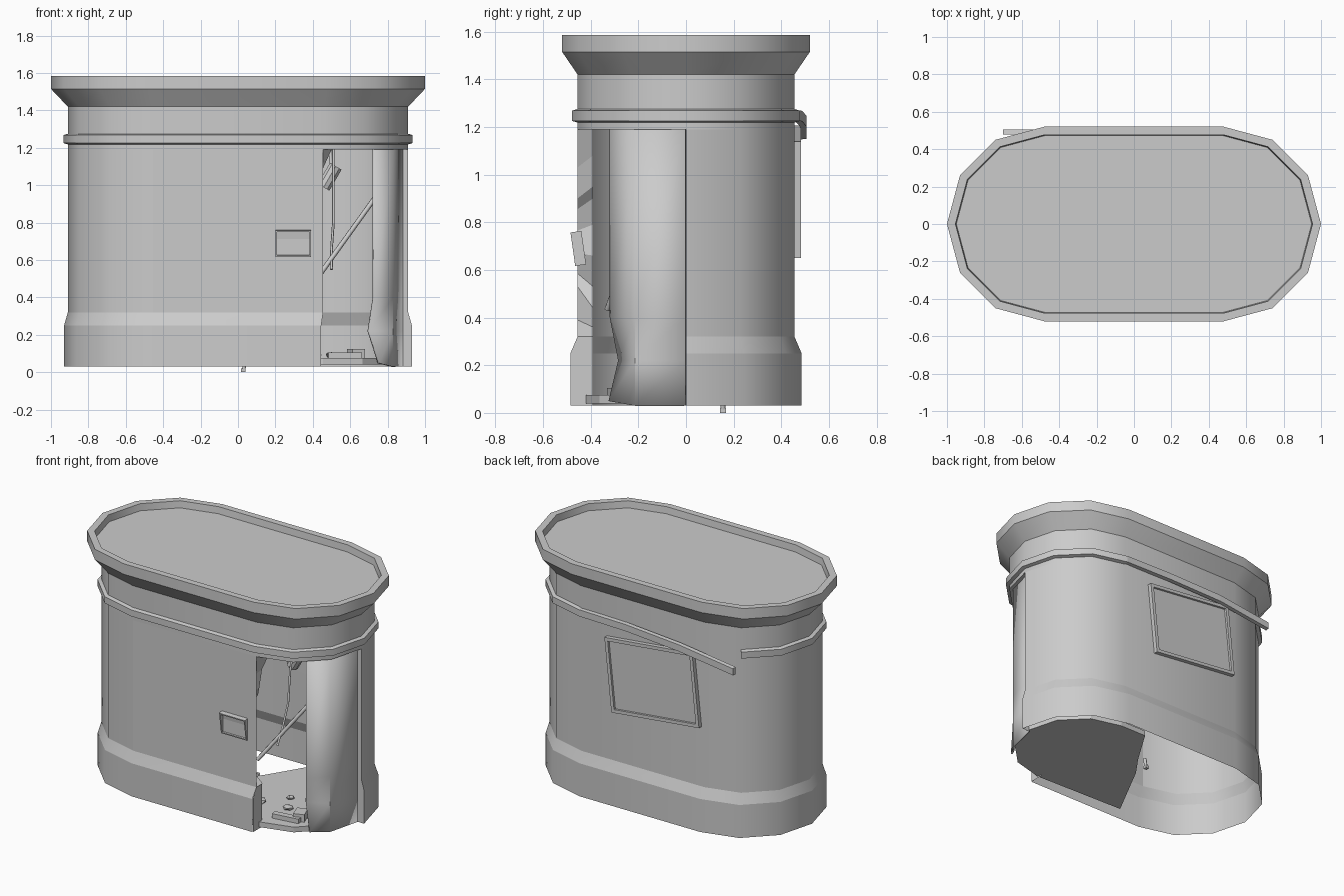
import bpy, bmesh, math, random
from mathutils import Vector, Matrix

cube = bpy.data.objects.get("Cube")
if cube:
    bpy.data.objects.remove(cube, do_unlink=True)
random.seed(4)

grey = bpy.data.materials.new("plain grey")
grey.use_nodes = True
grey.diffuse_color = (0.6, 0.6, 0.6, 1)
grey.node_tree.nodes["Principled BSDF"].inputs["Base Color"].default_value = (0.6, 0.6, 0.6, 1)


def finish(name, bm, smooth=False, fix=False):
    if fix:
        bmesh.ops.recalc_face_normals(bm, faces=bm.faces)
    mesh = bpy.data.meshes.new(name)
    bm.to_mesh(mesh)
    bm.free()
    mesh.materials.append(grey)
    ob = bpy.data.objects.new(name, mesh)
    bpy.context.collection.objects.link(ob)
    if smooth:
        bpy.ops.object.select_all(action='DESELECT')
        ob.select_set(True)
        bpy.context.view_layer.objects.active = ob
        bpy.ops.object.shade_smooth_by_angle(angle=math.radians(32))
    return ob


def ring(hx, hy, z):
    """Stadium outline, counterclockwise from the front +x corner."""
    c = hx - hy
    pts = []
    for side, start in ((1, -90), (-1, 90)):
        for i in range(7):
            a = math.radians(start + 30 * i)
            pts.append(Vector((side * c + hy * math.cos(a), hy * math.sin(a), z)))
    return pts


def grid(name, rows, segs, closed=True, cap=False, smooth=True):
    """Skin rows of points, using only the listed segments."""
    bm = bmesh.new()
    vs = [[bm.verts.new(p) for p in row] for row in rows]
    n = len(rows[0])
    for a, b in zip(vs, vs[1:]):
        for i in segs:
            j = (i + 1) % n
            bm.faces.new((a[i], a[j], b[j], b[i]))
    if cap:
        bm.faces.new(vs[-1])
    loose = [v for v in bm.verts if not v.link_faces]
    bmesh.ops.delete(bm, geom=loose, context='VERTS')
    return finish(name, bm, smooth)


def loft(name, profile, segs=range(14), cap=False):
    return grid(name, [ring(*p) for p in profile], segs, cap=cap)


def box(name, loc, size, rot=(0, 0, 0)):
    bm = bmesh.new()
    bmesh.ops.create_cube(bm, size=1)
    ob = finish(name, bm)
    ob.location, ob.scale = loc, size
    ob.rotation_euler = [math.radians(r) for r in rot]
    return ob


def tube(name, pts, r, sides=6):
    """Straight-segment rod or cable along points."""
    cu = bpy.data.curves.new(name, 'CURVE')
    cu.dimensions = '3D'
    cu.bevel_depth, cu.bevel_resolution = r, max(0, sides // 4)
    cu.use_fill_caps = True
    sp = cu.splines.new('POLY')
    sp.points.add(len(pts) - 1)
    for p, q in zip(sp.points, pts):
        p.co = (*q, 1)
    cu.materials.append(grey)
    ob = bpy.data.objects.new(name, cu)
    bpy.context.collection.objects.link(ob)


# Shell: plinth and wall leave the front +x corner open
wall = (0.91, 0.455)
plinth = (0.93, 0.485)
around = range(3, 14)
loft("plinth", [(*plinth, 0.03), (*plinth, 0.25)], around)
loft("plinth_slope", [(*plinth, 0.25), (*wall, 0.32)], around)
loft("wall", [(*wall, 0.32), (*wall, 1.19)], range(3, 13))
loft("upper_wall", [(*wall, 1.19), (*wall, 1.42)])
loft("lintel", [(0.87, 0.415, 1.19), (*wall, 1.19)], range(3))

# Roof with flared cornice and sunken top
loft("cornice", [(*wall, 1.42), (1.0, 0.52, 1.515), (1.0, 0.52, 1.585),
                 (0.955, 0.477, 1.585), (0.95, 0.472, 1.54)], cap=True)

# Trim band, broken at the back -x corner
loft("trim_band", [(*wall, 1.218), (0.933, 0.478, 1.225), (0.933, 0.478, 1.268),
                   (*wall, 1.275)], [0, 1, 2, 3, 4, 5, 8, 9, 10, 11, 12, 13])

# Loose strip of the band, sagging away from the wall
bm = bmesh.new()
prev = None
for x, y, z in ((0.455, 0.465, 1.247), (0.1, 0.475, 1.245), (-0.3, 0.492, 1.225), (-0.7, 0.492, 1.172)):
    cur = [bm.verts.new((x, y + dy, z + dz)) for dy, dz in
           ((-0.013, -0.025), (0.013, -0.022), (0.013, 0.022), (-0.013, 0.025))]
    if prev:
        for i in range(4):
            bm.faces.new((prev[i], prev[(i + 1) % 4], cur[(i + 1) % 4], cur[i]))
    else:
        bm.faces.new(cur)
    prev = cur
bm.faces.new(prev)
finish("loose_trim", bm, fix=True)

# Front wall with torn edge: outer (x, z) and folded inner (x, z)
torn = [((0.455, 0.32), (0.455, 0.32)), ((0.345, 0.39), (0.41, 0.36)),
        ((0.36, 0.53), (0.395, 0.44)), ((0.31, 0.585), (0.37, 0.53)),
        ((0.345, 0.67), (0.39, 0.66)), ((0.335, 0.765), (0.345, 0.79)),
        ((0.295, 0.855), (0.42, 0.9)), ((0.375, 0.9), (0.43, 0.95)),
        ((0.405, 1.03), (0.45, 1.08)), ((0.455, 1.19), (0.5, 1.19))]
front = -0.455
bm = bmesh.new()
outline = [(-0.455, 0.32)] + [o for o, _ in torn] + [(-0.455, 1.19)]
face = bm.faces.new([bm.verts.new((x, front, z)) for x, z in outline])
bmesh.ops.triangulate(bm, faces=[face])
finish("torn_front_wall", bm)
grid("torn_edge", [[Vector((x, front, z)) for (x, z), _ in torn],
                   [Vector((x, -0.39, z)) for _, (x, z) in torn]],
     range(len(torn) - 1), smooth=False)

# Returns of the opening at plinth and rear jamb
levels = ((0.03, 0), (0.25, 0), (0.32, 1), (1.19, 1))
grid("front_jamb", [[Vector((0.45, -0.455 if up else -0.485, z)) for z, up in levels[:3]],
                    [Vector((0.45, -0.39, z)) for z, up in levels[:3]]], range(2), smooth=False)
grid("rear_jamb", [[Vector((0.91 if up else 0.93, 0, z)) for z, up in levels],
                   [Vector((0.875, 0, z)) for z, up in levels]], range(3), smooth=False)

# Curved door with a bent lower corner
rows = [[Vector((x, y, z)), Vector((0.83, -0.215, min(z, 1.19) if z > 0.1 else 0.03)),
         Vector((0.883, -0.003, z if z > 0.1 else 0.03))]
        for x, y, z in ((0.755, -0.325, 0.05), (0.70, -0.285, 0.22), (0.728, -0.32, 0.4), (0.728, -0.32, 1.19))]
door = grid("curved_door", rows, range(2))
sol = door.modifiers.new("thickness", 'SOLIDIFY')
sol.thickness = 0.012

# Broken floor slab on the open side
bm = bmesh.new()
pts = [(-0.22, -0.4)] + [p.xy for p in ring(0.875, 0.42, 0)[:7]] + [(0.26, 0.42), (0.1, 0.16), (0.0, 0.02)]
face = bm.faces.new([bm.verts.new((p[0], p[1], 0.04)) for p in pts])
up = bmesh.ops.extrude_face_region(bm, geom=[face])["geom"]
bmesh.ops.translate(bm, verts=[v for v in up if isinstance(v, bmesh.types.BMVert)], vec=(0, 0, 0.035))
finish("floor_slab", bm, fix=True)
tube("floor_bolt", [(0.03, 0.155, 0.012), (0.04, 0.155, 0.07)], 0.011)
box("bolt_tip", (0.028, 0.155, 0.01), (0.024, 0.024, 0.02))


# Framed panels: a backing plate with four raised bars, facing -y before rotation
def framed(name, loc, w, h, depth, bar, rot):
    m = Matrix.Translation(loc)
    for axis, deg in zip("XYZ", rot):
        m = m @ Matrix.Rotation(math.radians(deg), 4, axis)
    bm = bmesh.new()
    parts = [(0, 0, w, h, depth * 0.5)]
    for s in (-1, 1):
        parts += [(s * (w - bar) / 2, 0, bar, h, depth), (0, s * (h - bar) / 2, w, bar, depth)]
    for x, z, sx, sz, sy in parts:
        bmesh.ops.create_cube(bm, size=1, matrix=m @ Matrix.Translation((x, (depth - sy) / 2, z))
                              @ Matrix.Diagonal((sx, sy, sz, 1)))
    finish(name, bm)


framed("back_notice_frame", (-0.085, 0.468, 0.928), 0.65, 0.49, 0.03, 0.022, (0, 6, 180))
framed("front_plate", (0.295, -0.452, 0.69), 0.19, 0.142, 0.046, 0.008, (8, 0, 0))

# Interior fittings
tube("leaning_rod", [(0.375, -0.33, 0.435), (0.77, -0.13, 0.985)], 0.013)
tube("hanging_cable", [(0.51, -0.13, 1.19), (0.51, -0.18, 1.0), (0.51, -0.2, 0.8),
                       (0.5, -0.24, 0.66), (0.5, -0.3, 0.55)], 0.007)
bm = bmesh.new()
bmesh.ops.create_cone(bm, cap_ends=True, segments=10, radius1=0.038, radius2=0.038, depth=0.13)
lamp = finish("fallen_lamp", bm, True)
lamp.location = (0.49, -0.08, 1.045)
lamp.rotation_euler = (0, math.radians(30), 0)
tube("lamp_bracket", [(0.5, -0.08, 1.09), (0.49, -0.06, 1.22)], 0.01)

# Rubble on the floor
box("brick", (0.63, -0.24, 0.1), (0.07, 0.09, 0.05), (0, 0, 20))
box("broken_board", (0.57, -0.3, 0.09), (0.18, 0.04, 0.03), (0, 0, 8))
for k, (x, y, s) in enumerate(((0.5, -0.18, 0.04), (0.42, -0.05, 0.03), (0.6, 0.0, 0.035), (0.3, -0.2, 0.05))):
    bm = bmesh.new()
    bmesh.ops.create_icosphere(bm, subdivisions=1, radius=s)
    for v in bm.verts:
        v.co *= random.uniform(0.7, 1.1)
        v.co.z *= 0.5
    rubble = finish("rubble_%d" % (k + 1), bm)
    rubble.location = (x, y, 0.075 + s * 0.4)
